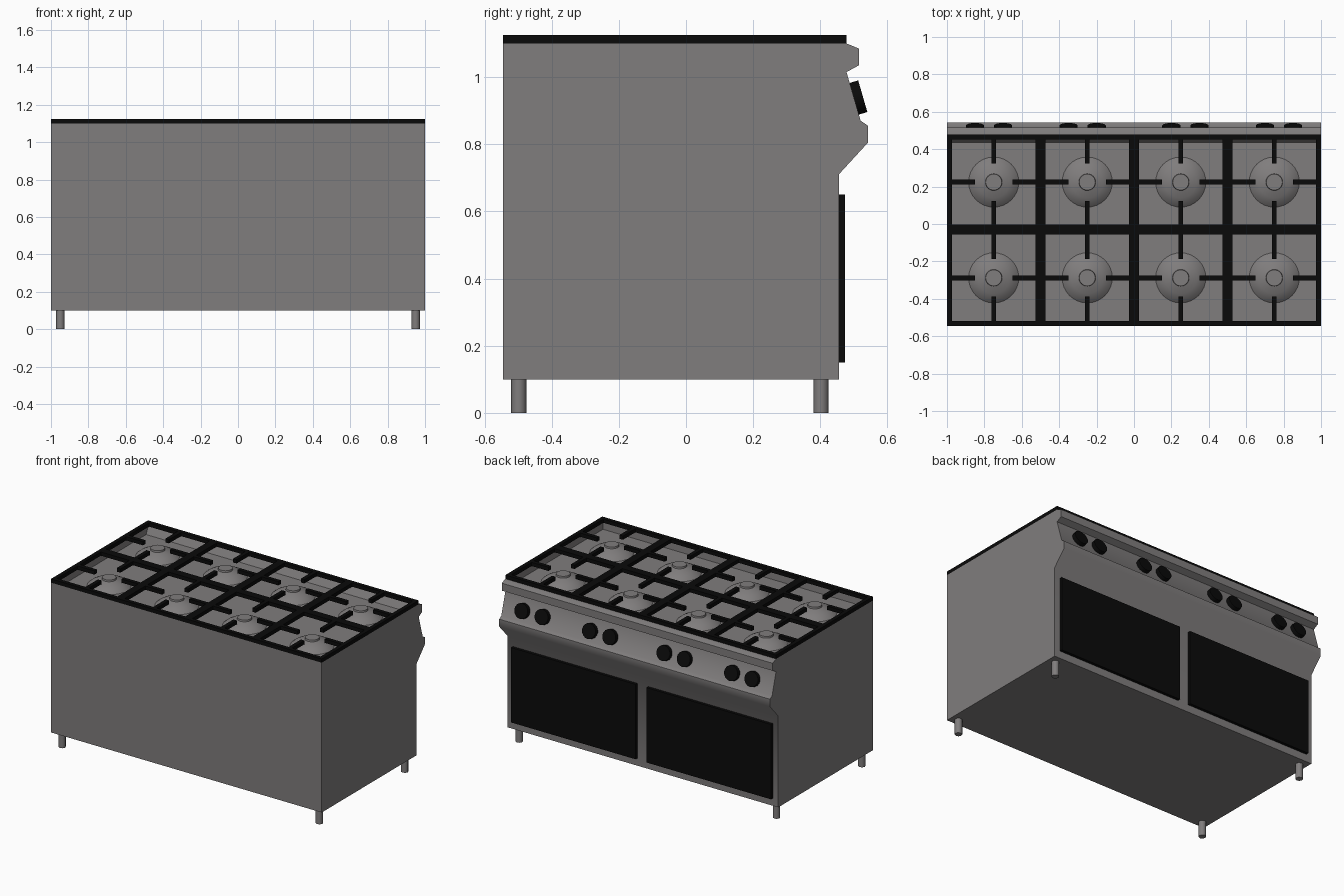
import bpy, bmesh, math
from mathutils import Matrix, Vector

if "Cube" in bpy.data.objects:
    bpy.data.objects.remove(bpy.data.objects["Cube"])


def material(name, rgb):
    m = bpy.data.materials.new(name)
    m.diffuse_color = (*rgb, 1)
    m.use_nodes = True
    m.node_tree.nodes["Principled BSDF"].inputs["Base Color"].default_value = m.diffuse_color
    return m


STEEL = material("grey_steel", (0.215, 0.205, 0.205))
BLACK = material("black_iron", (0.003, 0.003, 0.003))


def finish(bm, name, mat, angle=None):
    bmesh.ops.recalc_face_normals(bm, faces=bm.faces)
    me = bpy.data.meshes.new(name)
    bm.to_mesh(me)
    bm.free()
    ob = bpy.data.objects.new(name, me)
    bpy.context.collection.objects.link(ob)
    me.materials.append(mat)
    if angle:
        bpy.ops.object.select_all(action='DESELECT')
        ob.select_set(True)
        bpy.context.view_layer.objects.active = ob
        bpy.ops.object.shade_smooth_by_angle(angle=math.radians(angle))
    return ob


def box(bm, x0, x1, y0, y1, z0, z1):
    mat = Matrix.Translation(((x0 + x1) / 2, (y0 + y1) / 2, (z0 + z1) / 2))
    mat = mat @ Matrix.Diagonal((x1 - x0, y1 - y0, z1 - z0, 1))
    bmesh.ops.create_cube(bm, size=1, matrix=mat)


def cylinder(name, center, r, depth, sides, mat, axis=(0, 0, 1), angle=50):
    bm = bmesh.new()
    rot = Vector((0, 0, 1)).rotation_difference(Vector(axis)).to_matrix().to_4x4()
    bmesh.ops.create_cone(bm, cap_ends=True, segments=sides, radius1=r, radius2=r,
                          depth=depth, matrix=Matrix.Translation(center) @ rot)
    return finish(bm, name, mat, angle)


# body: side profile (y, z) extruded across the width
profile = [(-0.545, 0.1), (0.455, 0.1), (0.455, 0.71), (0.542, 0.805), (0.542, 0.855),
           (0.52, 0.87), (0.478, 1.015), (0.515, 1.035), (0.515, 1.085),
           (0.478, 1.1), (-0.545, 1.1)]
FLOOR = 1.05
bm = bmesh.new()
side = bm.faces.new([bm.verts.new((-1, y, z)) for y, z in profile])
ext = bmesh.ops.extrude_face_region(bm, geom=[side], use_keep_orig=True)
bmesh.ops.translate(bm, vec=(2, 0, 0),
                    verts=[v for v in ext["geom"] if isinstance(v, bmesh.types.BMVert)])
bmesh.ops.recalc_face_normals(bm, faces=bm.faces)
# sunken hob tray in the top, with a sloped wall by the control panel
top = next(f for f in bm.faces if all(v.co.z > 1.09 for v in f.verts))
bmesh.ops.inset_region(bm, faces=[top], thickness=0.018)
bmesh.ops.inset_region(bm, faces=[top], thickness=0.004)
for v in top.verts:
    v.co.z = FLOOR
    if v.co.y > 0:
        v.co.y = 0.437
finish(bm, "body", STEEL, 50)

# feet
for x in (-0.95, 0.95):
    for y in (-0.498, 0.402):
        cylinder("foot", (x, y, 0.055), 0.023, 0.11, 8, STEEL)

# oven doors
for s in (-1, 1):
    bm = bmesh.new()
    box(bm, s * 0.5 - 0.46, s * 0.5 + 0.46, 0.45, 0.474, 0.15, 0.65)
    finish(bm, "oven_door", BLACK)

# control knobs on the slanted panel
normal = Vector((0, 0.145, 0.042)).normalized()
for s in (-1, 1):
    for x in (0.2, 0.35, 0.7, 0.85):
        cylinder("knob", (s * x, 0.513, 0.939), 0.049, 0.028, 16, BLACK, normal)

# burners and grates: 4 columns by 2 rows
T, Z0, Z1 = 0.026, 1.1, 1.125
ROWS = ((-0.545, -0.03, -0.288), (-0.03, 0.478, 0.224))
dome = [(0.134, 0), (0.115, 0.017), (0.085, 0.033), (0.045, 0.045), (0.043, 0.056), (0, 0.056)]
for cx in (-0.75, -0.25, 0.25, 0.75):
    for y0, y1, cy in ROWS:
        # burner: lathed dome with a flat cap
        bm = bmesh.new()
        vs = [bm.verts.new((r, 0, z)) for r, z in dome]
        es = [bm.edges.new(p) for p in zip(vs, vs[1:])]
        bmesh.ops.spin(bm, geom=vs + es, cent=(0, 0, 0), axis=(0, 0, 1),
                       angle=2 * math.pi, steps=32)
        bmesh.ops.remove_doubles(bm, verts=bm.verts, dist=1e-4)
        bmesh.ops.translate(bm, verts=bm.verts, vec=(cx, cy, FLOOR))
        finish(bm, "burner", STEEL, 40)
        # grate: frame plus four fingers pointing at the burner
        bm = bmesh.new()
        x0, x1, h, gap = cx - 0.25, cx + 0.25, T / 2, 0.1
        for a, b in ((x0, x0 + T), (x1 - T, x1)):
            box(bm, a, b, y0, y1, Z0, Z1)
        for a, b in ((y0, y0 + T), (y1 - T, y1)):
            box(bm, x0 + T, x1 - T, a, b, Z0, Z1)
        for a, b in ((x0 + T, cx - gap), (cx + gap, x1 - T)):
            box(bm, a, b, cy - h, cy + h, Z0, Z1)
        for a, b in ((y0 + T, cy - gap), (cy + gap, y1 - T)):
            box(bm, cx - h, cx + h, a, b, Z0, Z1)
        finish(bm, "grate", BLACK)
